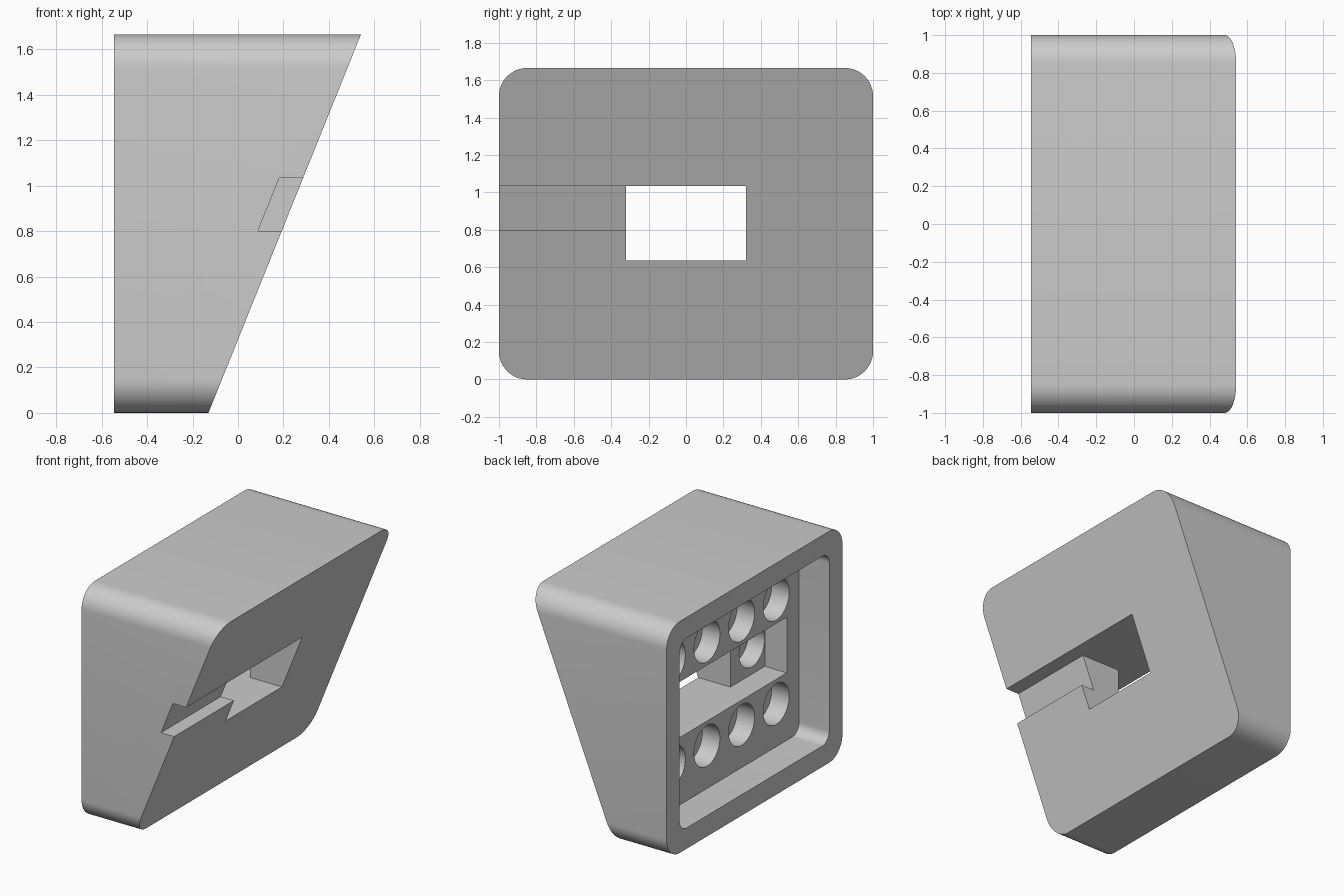
import bpy
import bmesh
from math import cos, sin, pi, radians

if "Cube" in bpy.data.objects:
    bpy.data.objects.remove(bpy.data.objects["Cube"])

BACK, FOOT, HEIGHT, LEAN = -0.545, -0.13, 1.665, 0.403
MID = HEIGHT / 2


def slope_x(z):
    return FOOT + LEAN * z


def rounded_rect(half_y, z0, z1, r, steps=12):
    points = []
    corners = ((half_y - r, z1 - r), (r - half_y, z1 - r),
               (r - half_y, z0 + r), (half_y - r, z0 + r))
    for quarter, (cy, cz) in enumerate(corners):
        for i in range(steps + 1):
            a = (quarter + i / steps) * pi / 2
            points.append((cy + r * cos(a), cz + r * sin(a)))
    return points


def circle(cy, cz, r, n=48):
    return [(cy + r * cos(2 * pi * i / n), cz + r * sin(2 * pi * i / n)) for i in range(n)]


def rect(y0, y1, z0, z1):
    return [(y0, z0), (y1, z0), (y1, z1), (y0, z1)]


def prism(name, outline, x0, x1):
    """Sweep a y-z outline along x; each end is a function of z or a number."""
    def at(end, z):
        return end(z) if callable(end) else end
    bm = bmesh.new()
    near = [bm.verts.new((at(x0, z), y, z)) for y, z in outline]
    far = [bm.verts.new((at(x1, z), y, z)) for y, z in outline]
    bm.faces.new(near)
    bm.faces.new(far)
    for i in range(len(outline)):
        j = (i + 1) % len(outline)
        bm.faces.new((near[i], near[j], far[j], far[i]))
    bmesh.ops.recalc_face_normals(bm, faces=bm.faces)
    mesh = bpy.data.meshes.new(name)
    bm.to_mesh(mesh)
    bm.free()
    obj = bpy.data.objects.new(name, mesh)
    bpy.context.collection.objects.link(obj)
    return obj


# Wedge body with rounded long edges
body = prism("wedge_housing", rounded_rect(1, 0, HEIGHT, 0.15), BACK, slope_x)

grey = bpy.data.materials.new("light_grey")
grey.use_nodes = True
grey.diffuse_color = (0.6, 0.6, 0.6, 1)
grey.node_tree.nodes["Principled BSDF"].inputs["Base Color"].default_value = (0.6, 0.6, 0.6, 1)
body.data.materials.append(grey)

# Recess in the upright face, central pocket, window and cable channel
floor, pocket_floor = BACK + 0.24, -0.13
low, high = 0.635, 1.035
cutters = [
    prism("recess_cutter", rounded_rect(0.85, 0.15, HEIGHT - 0.15, 0.08), -1, floor),
    prism("pocket_cutter", rect(-0.71, 0.71, low, high), -0.8, pocket_floor),
    prism("window_cutter", rect(-0.32, 0.32, low, high), -0.9, 1),
    prism("channel_cutter", rect(-1.2, -0.2, 0.8, high), lambda z: slope_x(z) - 0.105, 1),
]

# Blind round holes: two rows of four, plus one at each end of the pocket
for y in (-0.59, -0.197, 0.197, 0.59):
    for z in (MID - 0.375, MID + 0.375):
        cutters.append(prism("hole_cutter", circle(y, z, 0.147), -0.7, floor + 0.14))
for y in (-0.563, 0.563):
    cutters.append(prism("hole_cutter", circle(y, MID, 0.144), -0.6, pocket_floor + 0.13))

bpy.context.view_layer.objects.active = body
for cutter in cutters:
    cutter.hide_render = True
    cut = body.modifiers.new(cutter.name, "BOOLEAN")
    cut.operation = "DIFFERENCE"
    cut.solver = "EXACT"
    cut.object = cutter
    bpy.ops.object.modifier_apply(modifier=cut.name)
    bpy.data.objects.remove(cutter)

# Smooth the rounded surfaces, keep the edges sharp
bpy.ops.object.select_all(action="DESELECT")
body.select_set(True)
bpy.ops.object.shade_smooth_by_angle(angle=radians(30))
